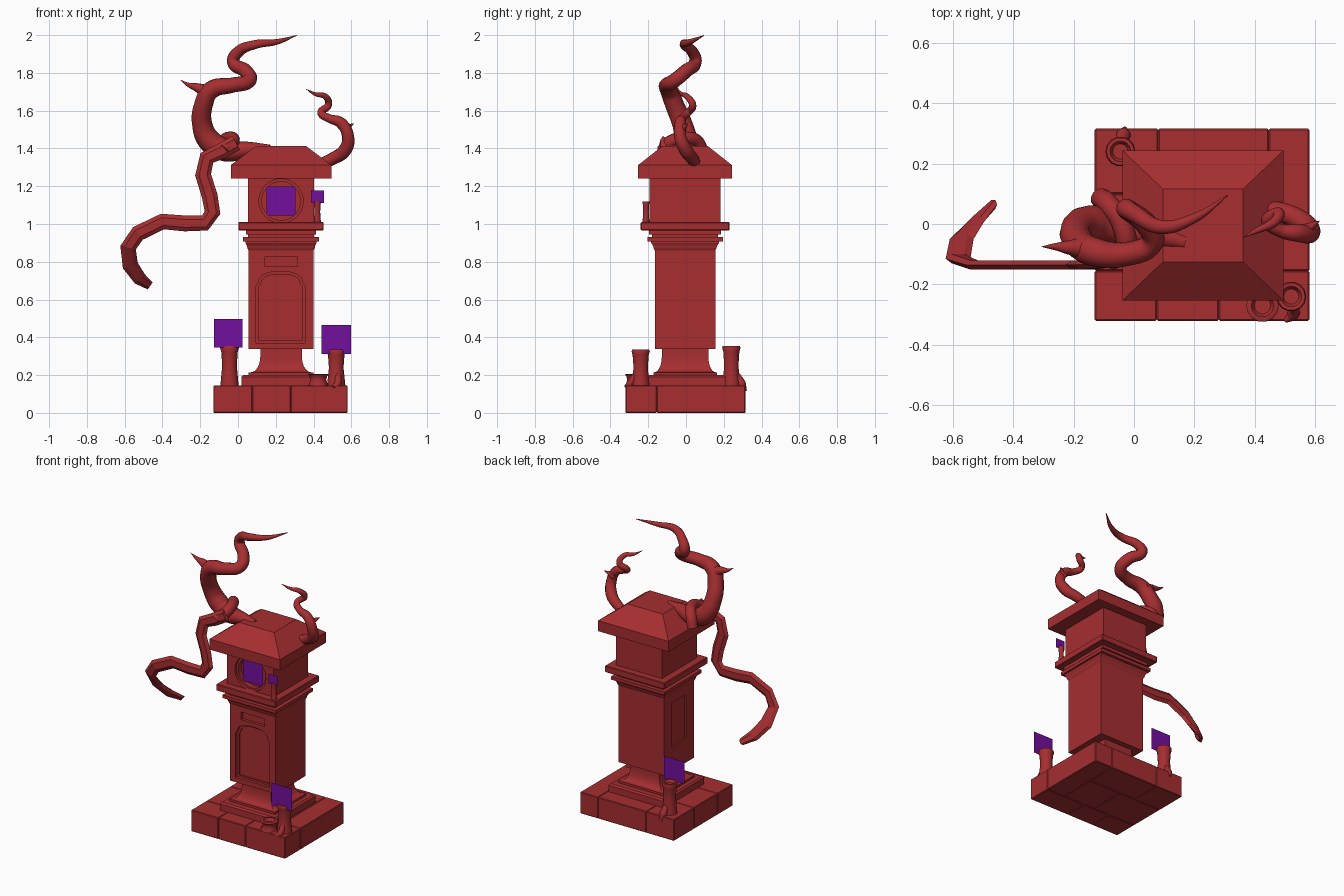
import bpy, bmesh, math
from mathutils import Vector

if "Cube" in bpy.data.objects:
    bpy.data.objects.remove(bpy.data.objects["Cube"])

CX, CY = 0.228, -0.005


def material(name, color):
    m = bpy.data.materials.new(name)
    m.diffuse_color = color
    m.use_nodes = True
    m.node_tree.nodes["Principled BSDF"].inputs["Base Color"].default_value = m.diffuse_color
    return m


RED = material("red_stone", (0.38, 0.027, 0.03, 1))
PURPLE = material("purple_flame", (0.17, 0.005, 0.34, 1))


def make(name, bm, mat=RED, smooth=None):
    bmesh.ops.recalc_face_normals(bm, faces=bm.faces)
    me = bpy.data.meshes.new(name)
    bm.to_mesh(me)
    bm.free()
    me.materials.append(mat)
    ob = bpy.data.objects.new(name, me)
    bpy.context.collection.objects.link(ob)
    if smooth:
        shade(ob, smooth)
    return ob


def shade(ob, angle):
    bpy.ops.object.select_all(action='DESELECT')
    ob.select_set(True)
    bpy.context.view_layer.objects.active = ob
    bpy.ops.object.shade_smooth_by_angle(angle=math.radians(angle))


def loft(name, rings, smooth=None):
    """Skin a list of equal-sized point rings and cap both ends."""
    bm = bmesh.new()
    vs = [[bm.verts.new(p) for p in r] for r in rings]
    n = len(vs[0])
    for a, b in zip(vs, vs[1:]):
        for i in range(n):
            bm.faces.new((a[i], a[(i + 1) % n], b[(i + 1) % n], b[i]))
    bm.faces.new(vs[0])
    bm.faces.new(vs[-1])
    return make(name, bm, smooth=smooth)


def square_stack(name, profile, smooth=None):
    """Rectangular rings from (z, half x, half y)."""
    return loft(name, [[(CX + sx * hx, CY + sy * hy, z) for sx, sy in
                        ((-1, -1), (1, -1), (1, 1), (-1, 1))]
                       for z, hx, hy in profile], smooth)


def lathe(name, x, y, profile, sides=14):
    return loft(name, [[(x + r * math.cos(2 * math.pi * i / sides),
                         y + r * math.sin(2 * math.pi * i / sides), z)
                        for i in range(sides)] for z, r in profile], 45)


def block(name, x0, x1, y0, y1, z0, z1, bevel=0.0):
    bm = bmesh.new()
    bmesh.ops.create_cube(bm, size=1)
    for v in bm.verts:
        v.co = ((x0 + x1) / 2 + v.co.x * (x1 - x0), (y0 + y1) / 2 + v.co.y * (y1 - y0),
                (z0 + z1) / 2 + v.co.z * (z1 - z0))
    if bevel:
        bmesh.ops.bevel(bm, geom=bm.edges[:], offset=bevel, segments=1, affect='EDGES')
    return make(name, bm)


def prism(name, outline, y0, y1):
    return loft(name, [[(x, y, z) for x, z in outline] for y in (y0, y1)])


def bake(ob):
    """Replace an object by its evaluated mesh."""
    dg = bpy.context.evaluated_depsgraph_get()
    me = bpy.data.meshes.new_from_object(ob.evaluated_get(dg))
    name = ob.name
    bpy.data.objects.remove(ob)
    new = bpy.data.objects.new(name, me)
    bpy.context.collection.objects.link(new)
    return new


def carve(ob, cutter):
    mod = ob.modifiers.new("carve", 'BOOLEAN')
    mod.object, mod.solver = cutter, 'EXACT'
    cutter.hide_render = True
    ob = bake(ob)
    bpy.data.objects.remove(cutter)
    return ob


def tube(name, pts):
    """Smooth tapering tentacle through (x, y, z, radius)."""
    cu = bpy.data.curves.new(name, 'CURVE')
    cu.dimensions, cu.bevel_depth, cu.bevel_resolution = '3D', 1.0, 4
    cu.resolution_u, cu.use_fill_caps = 8, True
    sp = cu.splines.new('BEZIER')
    sp.bezier_points.add(len(pts) - 1)
    for bp, (x, y, z, r) in zip(sp.bezier_points, pts):
        bp.co, bp.radius = (x, y, z), r
        bp.handle_left_type = bp.handle_right_type = 'AUTO'
    cu.materials.append(RED)
    ob = bpy.data.objects.new(name, cu)
    bpy.context.collection.objects.link(ob)
    ob = bake(ob)
    shade(ob, 60)


# Base of stone blocks
for i, (x0, x1, y0, y1) in enumerate((
        (-.13, .075, -.32, -.155), (.075, .28, -.32, -.155), (.28, .58, -.32, -.155),
        (-.13, .08, .1, .315), (.08, .445, .1, .315), (.445, .58, -.155, .315),
        (-.13, .2, -.155, .1), (.2, .445, -.155, .1))):
    block(f"base_block_{i}", x0, x1, y0, y1, 0, .146, .004)

# Plinth and flared foot
square_stack("plinth", [(.14, .21, .215), (.19, .21, .215), (.2, .2, .205)])
foot = [(.19, .172, .168), (.215, .172, .168)]
for i in range(8):
    a = i / 7 * math.pi / 2
    k = .05 * (1 - math.sin(a))
    foot.append((.215 + .085 * (1 - math.cos(a)), .11 + k, .123 + k * .8))
square_stack("flared_foot", foot + [(.35, .11, .123)], 40)

# Column shaft with arched recess, slot and worn side panel
shaft = square_stack("column_shaft", [(.337, .172, .16), (.88, .172, .16)])


def arch(x0, x1, z0, zs, inset, ztop):
    c, r = (x0 + x1) / 2, (x1 - x0) / 2 - inset
    top = [(c + r * (abs(math.cos(a)) ** .7) * (1 if math.cos(a) > 0 else -1),
            zs + .02 + (ztop - zs - .02) * math.sin(a))
           for a in (math.pi * i / 14 for i in range(15))]
    return [(x0, z0), (x1, z0), (x1, zs)] + top + [(x0, zs)]


shaft = carve(shaft, prism("arch_cutter", arch(.095, .355, .37, .67, .014, .748), -.3, -.145))
shaft = carve(shaft, prism("inner_cutter", arch(.11, .34, .382, .665, .012, .733), -.3, -.135))
shaft = carve(shaft, block("slot_cutter", .14, .315, -.3, -.145, .775, .826))
shaft = carve(shaft, block("side_cutter", 0, .066, -.08, .07, .5, .8))

# Cornice, ledge, lamp box and roof
square_stack("cornice", [(.86, .172, .16), (.872, .178, .166), (.885, .181, .17), (.9, .188, .18),
                         (.908, .188, .18), (.908, .201, .2), (.93, .201, .2), (.93, .175, .175),
                         (.97, .175, .175)])
square_stack("neck_band", [(.945, .185, .19), (.966, .185, .19)])
block("ledge", .002, .453, -.24, .23, .966, 1.01, .004)
lamp = square_stack("lamp_box", [(1.0, .175, .187), (1.245, .175, .187)])


def disc(r):
    return [(CX + r * math.cos(math.pi * i / 16), 1.122 + r * math.sin(math.pi * i / 16))
            for i in range(32)]


lamp = carve(lamp, prism("round_cutter", disc(.117), -.3, -.175))
lamp = carve(lamp, prism("deep_round_cutter", disc(.102), -.3, -.14))
square_stack("roof", [(1.24, .266, .248), (1.312, .266, .248), (1.413, .132, .12)])

# Large left horn with spike, and root on the roof
tube("left_horn", [(.17, -.06, 1.395, .025), (.06, -.035, 1.395, .04), (-.06, -.01, 1.39, .06),
                   (-.15, .0, 1.44, .062), (-.19, -.02, 1.53, .053), (-.183, -.06, 1.63, .05),
                   (-.14, -.09, 1.71, .048), (-.03, -.1, 1.735, .04), (.06, -.06, 1.76, .038),
                   (.04, .0, 1.81, .037), (-.025, .05, 1.86, .034), (.0, .035, 1.91, .03),
                   (.09, -.01, 1.95, .024), (.2, .02, 1.963, .016), (.31, .095, 1.998, .002)])
tube("left_horn_spike", [(-.15, -.08, 1.69, .046), (-.21, -.078, 1.72, .025),
                         (-.26, -.075, 1.736, .012), (-.305, -.075, 1.762, .001)])

# Smaller right horn with spike
tube("right_horn", [(.42, .05, 1.31, .03), (.5, .035, 1.345, .033), (.565, .0, 1.39, .036),
                    (.583, -.03, 1.46, .032), (.545, -.03, 1.535, .03), (.48, -.02, 1.56, .022),
                    (.44, .01, 1.59, .02), (.478, .035, 1.63, .02), (.462, .005, 1.675, .016),
                    (.41, -.02, 1.687, .01), (.36, -.045, 1.715, .001)])
tube("right_horn_spike", [(.565, -.025, 1.5, .028), (.59, -.005, 1.518, .012),
                          (.613, .01, 1.532, .001)])

# Hanging ribbon tentacle: wrap round the horn, then a flat strip
tube("ribbon_wrap", [(-.11, .085, 1.36, .035), (-.085, .065, 1.43, .035), (-.04, .0, 1.455, .035),
                     (-.03, -.08, 1.435, .036), (-.08, -.12, 1.39, .036)])
path = [(-.01, -.12, 1.43), (-.09, -.13, 1.385), (-.165, -.135, 1.35), (-.185, -.135, 1.26),
        (-.15, -.135, 1.15), (-.135, -.135, 1.06), (-.175, -.135, 1.005), (-.28, -.135, 1.003),
        (-.4, -.135, 1.013), (-.53, -.135, .95), (-.582, -.115, .875), (-.57, -.05, .78),
        (-.52, .01, .71), (-.465, .065, .672)]
path = [Vector(p) for p in path]
rings = []
for i, p in enumerate(path):
    t = path[min(i + 1, len(path) - 1)] - path[max(i - 1, 0)]
    side = Vector((t.z, 0, -t.x)).normalized() * (.042 if i < 12 else .036 - .014 * (i - 12))
    d = Vector((0, .015, 0))
    rings.append([p + side, p + side * .5 + d, p - side * .5 + d, p - side,
                  p - side * .5 - d, p + side * .5 - d])
loft("ribbon_tentacle", rings)


# Candles with hollow tops, drips and flame cards
def candle(name, x, y, z, h, r):
    lathe(name, x, y, [(z, r * 1.05), (z + .12 * h, r), (z + .5 * h, r * .84), (z + .85 * h, r * .95),
                       (z + .95 * h, r * 1.08), (z + h, r), (z + h, r * .75), (z + h - r * .4, r * .55)])


def flame(name, x0, x1, y, z0, z1):
    bm = bmesh.new()
    bm.faces.new([bm.verts.new(p) for p in ((x0, y, z0), (x1, y, z0), (x1, y, z1), (x0, y, z1))])
    make(name, bm, PURPLE)


candle("back_candle", -.045, .24, .145, .21, .046)
candle("front_candle", .52, -.24, .145, .19, .046)
candle("candle_stub", .425, -.27, .145, .06, .05)
candle("ledge_candle", .42, -.212, 1.008, .112, .018)
tube("back_candle_drip", [(-.04, .27, .2, .018), (-.035, .295, .152, .024), (-.03, .315, .115, .008)])
tube("front_candle_drip", [(.53, -.27, .2, .015), (.525, -.3, .15, .02), (.5, -.32, .14, .008)])
flame("back_flame", -.127, .025, .2, .345, .497)
flame("front_flame", .443, .597, -.27, .313, .466)
flame("ledge_flame", .387, .455, -.222, 1.11, 1.177)
flame("lamp_flame", .152, .305, -.165, 1.045, 1.198)
